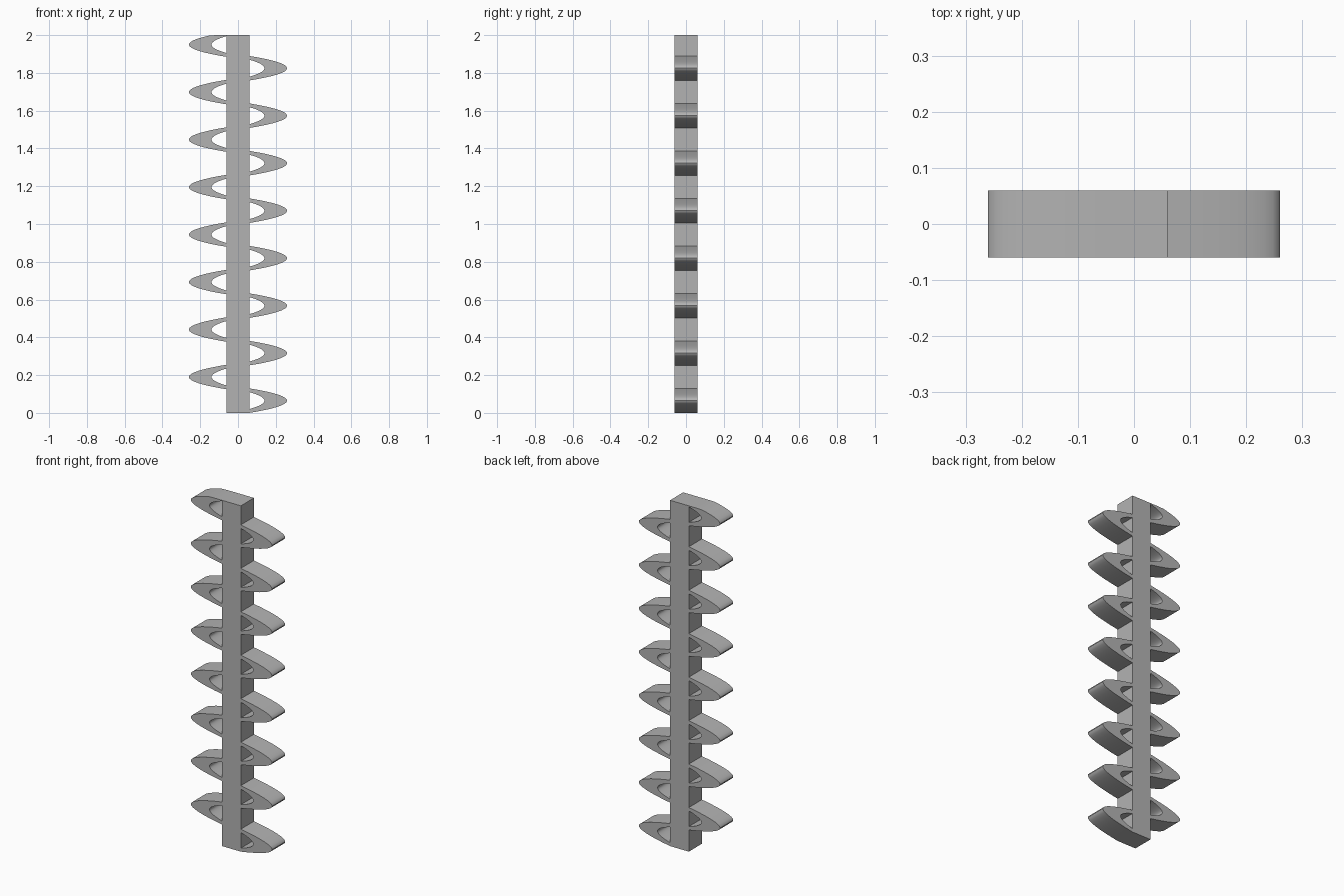
import bpy, bmesh, math

default = bpy.data.objects.get("Cube")
if default:
    bpy.data.objects.remove(default, do_unlink=True)

HALF = 0.06        # half width of the post and half depth of everything
TOP = 2.0
PITCH = 0.2514     # spacing of the fins on one side
STEPS = 16         # segments along each arch

grey = bpy.data.materials.new("plain grey")
grey.use_nodes = True
grey.diffuse_color = (0.45, 0.45, 0.45, 1)
grey.node_tree.nodes["Principled BSDF"].inputs["Base Color"].default_value = (0.45, 0.45, 0.45, 1)


def finish(name, bm):
    bmesh.ops.recalc_face_normals(bm, faces=bm.faces)
    mesh = bpy.data.meshes.new(name)
    bm.to_mesh(mesh)
    bm.free()
    mesh.materials.append(grey)
    obj = bpy.data.objects.new(name, mesh)
    bpy.context.collection.objects.link(obj)
    return obj


def arch(reach, half_height):
    """Sideways parabola opening towards the post."""
    params = [-1 + 2 * i / STEPS for i in range(STEPS + 1)]
    return [(HALF + reach * (1 - t * t), half_height * t) for t in params]


def fin(name, side, height):
    """Hollow pointed fin, extruded along y and cut level with the post ends."""
    bm = bmesh.new()

    def ring(points, y):
        return [bm.verts.new((side * x, y, min(max(height + z, 0), TOP)))
                for x, z in points]

    outer, inner = arch(0.2, 0.065), arch(0.08, 0.045)
    loops = [ring(outer, -HALF), ring(outer, HALF), ring(inner, HALF), ring(inner, -HALF)]
    for a, b in zip(loops, loops[1:] + loops[:1]):
        for i in range(STEPS):
            bm.faces.new((a[i], a[i + 1], b[i + 1], b[i]))
    for end in (0, STEPS):
        bm.faces.new([loop[end] for loop in loops])
    obj = finish(name, bm)
    bpy.ops.object.select_all(action="DESELECT")
    obj.select_set(True)
    bpy.context.view_layer.objects.active = obj
    bpy.ops.object.shade_smooth_by_angle(angle=math.radians(35))


# Central post
bm = bmesh.new()
bmesh.ops.create_cube(bm, size=1)
bmesh.ops.scale(bm, vec=(2 * HALF, 2 * HALF, TOP), verts=bm.verts)
bmesh.ops.translate(bm, vec=(0, 0, TOP / 2), verts=bm.verts)
finish("post", bm)

# Staggered fins on both sides
for i in range(8):
    fin(f"left_fin_{i + 1}", 1, 0.065 + i * PITCH)
    fin(f"right_fin_{i + 1}", -1, 0.19 + i * PITCH)
